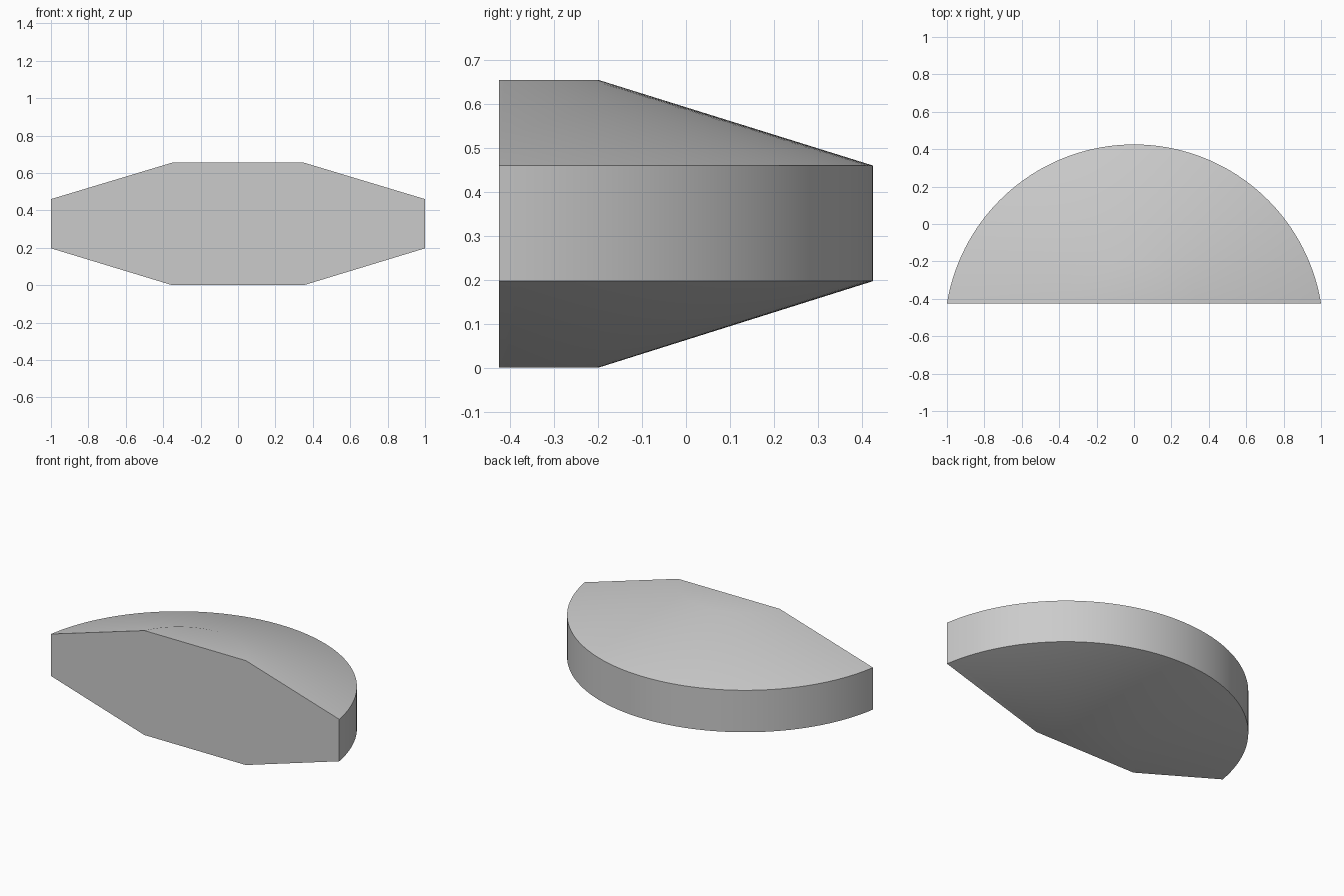
import bpy, bmesh, math

cube = bpy.data.objects.get("Cube")
if cube:
    bpy.data.objects.remove(cube, do_unlink=True)

FRONT, CENTRE = -0.425, -0.588      # flat front plane, arc centre (y)
OUTER, INNER = 1.0133, 0.388        # rim and cap radii
SEGMENTS = 64

grey = bpy.data.materials.new("plain grey")
grey.use_nodes = True
colour = (0.6, 0.6, 0.6, 1)
grey.diffuse_color = colour
grey.node_tree.nodes["Principled BSDF"].inputs["Base Color"].default_value = colour


def arc(bm, radius, z):
    """Arc of verts from the left end to the right end, ending on the front plane."""
    half = math.acos((FRONT - CENTRE) / radius)
    verts = []
    for i in range(SEGMENTS + 1):
        a = half * (1 - 2 * i / SEGMENTS)
        verts.append(bm.verts.new((radius * math.sin(a), CENTRE + radius * math.cos(a), z)))
    return verts


# Half-round body: stacked arcs joined by walls
bm = bmesh.new()
levels = [(INNER, 0), (OUTER, 0.197), (OUTER, 0.46), (INNER, 0.655)]
arcs = [arc(bm, r, z) for r, z in levels]
for low, high in zip(arcs, arcs[1:]):
    for i in range(SEGMENTS):
        bm.faces.new((low[i], low[i + 1], high[i + 1], high[i]))

# Flat top, bottom and front
bm.faces.new(arcs[0])
bm.faces.new(arcs[-1])
bm.faces.new([a[0] for a in arcs] + [a[-1] for a in reversed(arcs)])
bmesh.ops.recalc_face_normals(bm, faces=bm.faces)

mesh = bpy.data.meshes.new("half_round_body")
bm.to_mesh(mesh)
bm.free()
mesh.materials.append(grey)
body = bpy.data.objects.new("half_round_body", mesh)
bpy.context.collection.objects.link(body)

# Smooth the curves, keep the rim and front edges sharp
bpy.ops.object.select_all(action='DESELECT')
body.select_set(True)
bpy.context.view_layer.objects.active = body
bpy.ops.object.shade_smooth_by_angle(angle=math.radians(30))
